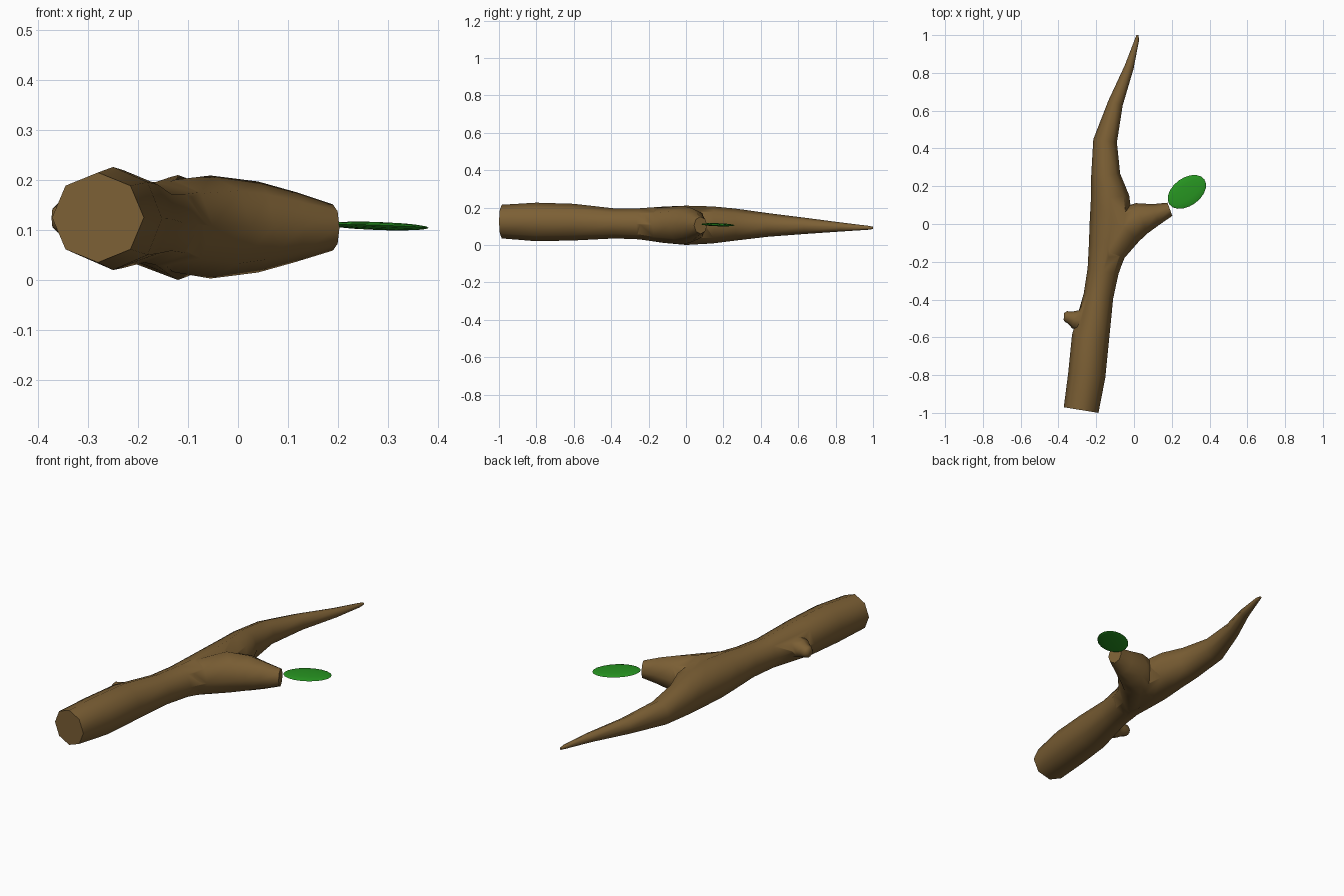
import bpy, bmesh, math
from mathutils import Vector, Matrix

if "Cube" in bpy.data.objects:
    bpy.data.objects.remove(bpy.data.objects["Cube"])


def material(name, rgb):
    m = bpy.data.materials.new(name)
    m.diffuse_color = (*rgb, 1)
    m.use_nodes = True
    m.node_tree.nodes["Principled BSDF"].inputs["Base Color"].default_value = m.diffuse_color
    return m


def make_object(name, bm, mat):
    bmesh.ops.recalc_face_normals(bm, faces=bm.faces)
    me = bpy.data.meshes.new(name)
    bm.to_mesh(me)
    bm.free()
    me.materials.append(mat)
    ob = bpy.data.objects.new(name, me)
    bpy.context.collection.objects.link(ob)
    return ob


def limb(name, stations, mat, sides=8):
    """Loft elliptical rings (x, y, z, half width, half height) along a path."""
    bm = bmesh.new()
    pts = [Vector(s[:3]) for s in stations]
    rings = []
    for i, (p, s) in enumerate(zip(pts, stations)):
        t = pts[min(i + 1, len(pts) - 1)] - pts[max(i - 1, 0)]
        side = Vector((t.y, -t.x, 0)).normalized()
        ring = []
        for k in range(sides):
            a = 2 * math.pi * k / sides
            ring.append(bm.verts.new(p + side * s[3] * math.cos(a)
                                     + Vector((0, 0, s[4] * math.sin(a)))))
        rings.append(ring)
    for r0, r1 in zip(rings, rings[1:]):
        for k in range(sides):
            n = (k + 1) % sides
            bm.faces.new((r0[k], r0[n], r1[n], r1[k]))
    bm.faces.new(rings[0][::-1])
    bm.faces.new(rings[-1])
    return make_object(name, bm, mat)


def smooth(ob, angle):
    bpy.ops.object.select_all(action='DESELECT')
    ob.select_set(True)
    bpy.context.view_layer.objects.active = ob
    bpy.ops.object.shade_smooth_by_angle(angle=math.radians(angle))


bark = material("bark", (0.20, 0.115, 0.035))
green = material("leaf_green", (0.02, 0.30, 0.015))

# Main branch, thick cut end at the front to the thin tip at the back
branch = limb("branch", [
    (-0.280, -0.985, 0.125, 0.093, 0.090),
    (-0.250, -0.80, 0.123, 0.099, 0.103),
    (-0.230, -0.60, 0.122, 0.099, 0.098),
    (-0.188, -0.38, 0.115, 0.079, 0.080),
    (-0.164, -0.25, 0.113, 0.083, 0.083),
    (-0.138, -0.12, 0.108, 0.102, 0.097),
    (-0.120, 0.00, 0.105, 0.115, 0.105),
    (-0.127, 0.14, 0.107, 0.102, 0.099),
    (-0.150, 0.26, 0.109, 0.077, 0.086),
    (-0.153, 0.44, 0.107, 0.063, 0.063),
    (-0.098, 0.64, 0.102, 0.040, 0.043),
    (-0.026, 0.83, 0.096, 0.025, 0.024),
    (0.014, 0.97, 0.092, 0.012, 0.011),
    (0.019, 1.00, 0.091, 0.006, 0.006)], bark)

# Side branch flowing out of the main branch
side_branch = limb("side_branch", [
    (-0.170, -0.32, 0.112, 0.060, 0.060),
    (-0.130, -0.15, 0.108, 0.085, 0.092),
    (-0.055, -0.015, 0.106, 0.112, 0.103),
    (0.040, 0.030, 0.106, 0.086, 0.091),
    (0.115, 0.050, 0.106, 0.058, 0.070),
    (0.190, 0.078, 0.105, 0.037, 0.046)], bark)

# Little twig stub
stub = limb("twig_stub", [
    (-0.240, -0.515, 0.124, 0.068, 0.060),
    (-0.318, -0.506, 0.124, 0.047, 0.045),
    (-0.340, -0.495, 0.124, 0.033, 0.034),
    (-0.360, -0.490, 0.124, 0.029, 0.029),
    (-0.371, -0.489, 0.124, 0.018, 0.018)], bark)

# Weld the wood into one surface
bpy.context.view_layer.objects.active = branch
for part in (side_branch, stub):
    mod = branch.modifiers.new("join", 'BOOLEAN')
    mod.operation = 'UNION'
    mod.solver = 'EXACT'
    mod.object = part
    bpy.ops.object.modifier_apply(modifier=mod.name)
    bpy.data.objects.remove(part)
smooth(branch, 62)

# Leaf: flattened ellipsoid with its poles at stem and tip
bm = bmesh.new()
bmesh.ops.create_uvsphere(bm, u_segments=12, v_segments=10, radius=1)
xf = (Matrix.Translation((0.280, 0.170, 0.108))
      @ Matrix.Rotation(math.radians(36), 4, 'Z')
      @ Matrix.Rotation(math.radians(2), 4, 'Y')
      @ Matrix.Diagonal((0.114, 0.074, 0.008, 1))
      @ Matrix.Rotation(math.radians(90), 4, 'Y'))
bmesh.ops.transform(bm, matrix=xf, verts=bm.verts)
leaf = make_object("leaf", bm, green)
smooth(leaf, 60)
